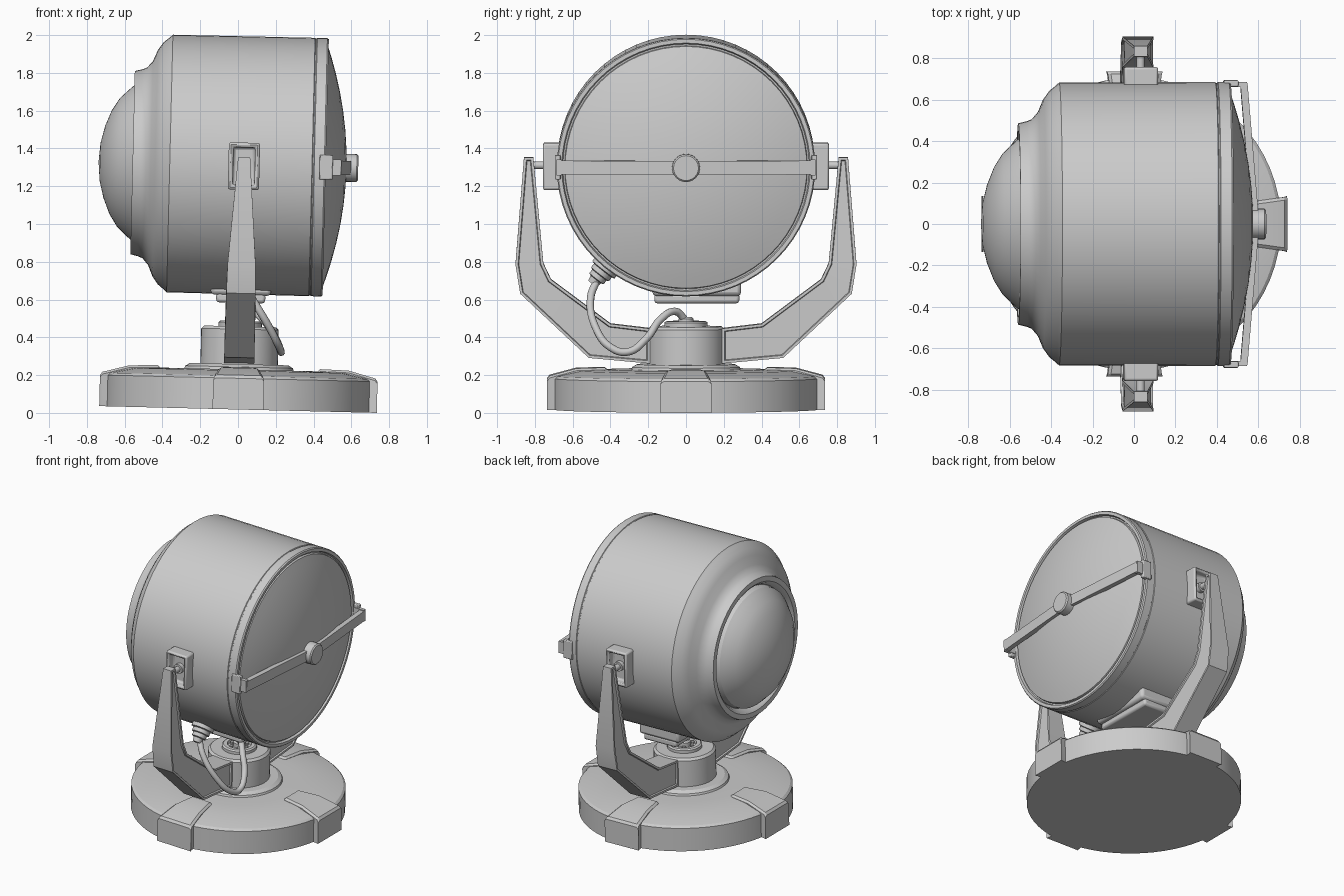
import bpy, bmesh, math
from mathutils import Matrix, Vector

if "Cube" in bpy.data.objects:
    bpy.data.objects.remove(bpy.data.objects["Cube"])

ZC = 1.293          # height of the lamp axis
parts = []


def finish(name, bm, bevel=0.0):
    bmesh.ops.remove_doubles(bm, verts=bm.verts, dist=1e-5)
    bmesh.ops.recalc_face_normals(bm, faces=bm.faces)
    me = bpy.data.meshes.new(name)
    bm.to_mesh(me)
    bm.free()
    ob = bpy.data.objects.new(name, me)
    bpy.context.collection.objects.link(ob)
    if bevel:
        m = ob.modifiers.new("bevel", 'BEVEL')
        m.width, m.segments, m.limit_method = bevel, 2, 'ANGLE'
    parts.append(ob)
    return ob


def lathe(name, profile, direction=(0, 0, 1), origin=(0, 0, 0), seg=48):
    """Revolve (distance along axis, radius) points around a direction."""
    bm = bmesh.new()
    rot = Vector((0, 0, 1)).rotation_difference(Vector(direction)).to_matrix()
    rings = []
    for a, r in profile:
        rings.append([bm.verts.new(rot @ Vector((r * math.cos(t), r * math.sin(t), a)) + Vector(origin))
                      for t in (2 * math.pi * i / seg for i in range(seg))])
    for p, q in zip(rings, rings[1:]):
        for i in range(seg):
            j = (i + 1) % seg
            bm.faces.new((p[i], p[j], q[j], q[i]))
    return finish(name, bm)


def loft(bm, rings):
    """Skin a list of equal vertex loops, return the side faces in order."""
    vs = [[bm.verts.new(c) for c in ring] for ring in rings]
    n = len(vs[0])
    sides = [[bm.faces.new((p[i], p[(i + 1) % n], q[(i + 1) % n], q[i])) for i in range(n)]
             for p, q in zip(vs, vs[1:])]
    bm.faces.new(vs[0])
    bm.faces.new(vs[-1])
    return sides


def box(name, centre, size, bevel=0.0):
    bm = bmesh.new()
    bmesh.ops.create_cube(bm, size=1, matrix=Matrix.Translation(centre) @ Matrix.Diagonal((*size, 1)))
    return finish(name, bm, bevel)


# Base disc with central collar
lathe("base_disc", [(0, 0), (0, .705), (.165, .705), (.178, .69), (.206, .56), (.212, .4),
                    (.212, .29), (.225, .285), (.24, .26), (.24, 0)], seg=64)

# Four raised ribs on the base
for k in range(4):
    bm = bmesh.new()
    rings = []
    for r, z, h in ((.735, .165, .135), (.722, .182, .13), (.58, .22, .11), (.43, .224, .085), (.41, .205, .085)):
        rings.append([(r, -h, 0), (r, -h, z - .012), (r, -h + .015, z), (r, h - .015, z), (r, h, z - .012), (r, h, 0)])
    loft(bm, rings)
    bmesh.ops.rotate(bm, verts=bm.verts, matrix=Matrix.Rotation(k * math.pi / 2, 3, 'Z'))
    finish("base_rib", bm)

# Pedestal, turntable cap and its bolts
lathe("pedestal", [(.23, 0), (.23, .205), (.425, .205), (.44, .19), (.44, 0)])
lathe("pedestal_cap", [(.43, .115), (.46, .115), (.468, .105), (.468, .08), (.45, .075), (.45, 0)], seg=32)
lathe("cable_socket", [(.44, .04), (.48, .04), (.49, .03), (.49, 0)], seg=20)
for k in range(6):
    t = k * math.pi / 3
    lathe("cap_bolt", [(.44, .012), (.465, .012), (.465, 0)], origin=(.058 * math.cos(t), .058 * math.sin(t), 0), seg=8)

# Lamp housing: hollow bezel, drum, seam and rear rim
AX, O = (1, 0, 0), (0, 0, ZC)
lathe("lamp_housing", [(-.55, 0), (-.55, .42), (-.578, .435), (-.59, .45), (-.59, .485), (-.55, .495),
                       (-.525, .505), (-.495, .54), (-.47, .60), (-.44, .642), (-.408, .668), (-.393, .682),
                       (.36, .684), (.363, .68), (.369, .68), (.372, .684), (.425, .684), (.433, .678),
                       (.433, .658), (.415, .652), (.415, 0)], AX, O, 64)

# Front lens and rear dome as spherical caps
lathe("front_lens", [(-.55, .418), (-.59, .41), (-.61, .392), (-.665, .34), (-.706, .275), (-.74, .19),
                     (-.762, .1), (-.77, 0)], AX, O, 64)
lathe("rear_dome", [(.41, .645), (.43, .64)] + [(.43 + .113 * (1 - (r / .64) ** 2), r)
                                               for r in (.58, .5, .4, .3, .2, .1, 0)], AX, O, 64)

# Rear cross bar with hub and end clamps
bm = bmesh.new()
path = [(.515, .68), (.566, .07), (.566, -.07), (.515, -.68)]
loft(bm, [[(x, y, ZC - .037), (x, y, ZC + .037), (x - .035, y, ZC + .037), (x - .035, y, ZC - .037)] for x, y in path])
finish("rear_bar", bm)
lathe("rear_hub", [(.53, .074), (.597, .074), (.605, .066), (.605, 0)], AX, O, 24)

for s in (1, -1):
    box("bar_clamp", (.435, s * .678, ZC), (.07, .03, .13), .005)
    box("bar_clamp_neck", (.465, s * .672, ZC), (.095, .025, .085))

    # Yoke arm: tapering bent beam with recessed sides
    bm = bmesh.new()
    inner = [(.808, 1.335), (.755, .775), (.715, .69), (.40, .455), (.19, .43)]
    outer = [(.858, 1.335), (.903, .77), (.878, .615), (.515, .275), (.19, .245)]
    half = [.032, .074, .077, .08, .08]
    sides = loft(bm, [[(-h, s * a[0], a[1]), (h, s * a[0], a[1]), (h, s * b[0], b[1]), (-h, s * b[0], b[1])]
                      for a, b, h in zip(inner, outer, half)])
    bmesh.ops.recalc_face_normals(bm, faces=bm.faces)
    for i in (1, 3):
        fs = [q[i] for q in sides]
        bmesh.ops.inset_region(bm, faces=fs, thickness=.014, use_even_offset=True)
        bmesh.ops.inset_region(bm, faces=fs, thickness=.004, depth=-.01, use_even_offset=True)
    finish("yoke_arm", bm)

    # Pivot socket: rounded frame with a hollow, and its pin
    bm = bmesh.new()
    bmesh.ops.create_cube(bm, size=1, matrix=Matrix.Translation((0, s * .705, ZC - .005))
                          @ Matrix.Diagonal((.165, .105, .25, 1)))
    face = [max(bm.faces, key=lambda f: s * f.calc_center_median().y)]
    bmesh.ops.inset_region(bm, faces=face, thickness=.034)
    bmesh.ops.inset_region(bm, faces=face, thickness=.004, depth=-.05)
    finish("pivot_socket", bm, .014)
    lathe("pivot_pin", [(.69, .034), (.735, .034), (.735, .02), (.83, .02), (.83, 0)], (0, s, 0), O, 16)

# Ballast box under the drum, two stepped plates
box("under_box", (0, .057, .66), (.32, .47, .11), .02)
box("under_box_lid", (0, .057, .59), (.26, .45, .05), .015)

# Cable gland, pointing radially out of the drum
d = Vector((0, -.62, -.785)).normalized()
lathe("cable_gland", [(.66, .075), (.705, .075), (.71, .06), (.735, .06), (.74, .048), (.765, .048), (.77, .034),
                      (.80, .028), (.80, 0)], d, O, 20)

# Cable from gland to pedestal
cu = bpy.data.curves.new("cable", 'CURVE')
cu.dimensions, cu.bevel_depth, cu.bevel_resolution, cu.use_fill_caps = '3D', .02, 3, True
pts = [(0, -.47, .69), (.06, -.505, .59), (.16, -.475, .43), (.21, -.40, .335), (.22, -.31, .31),
       (.19, -.21, .38), (.12, -.135, .48), (.05, -.055, .52), (.005, 0, .47)]
sp = cu.splines.new('BEZIER')
sp.bezier_points.add(len(pts) - 1)
for b, p in zip(sp.bezier_points, pts):
    b.co = p
    b.handle_left_type = b.handle_right_type = 'AUTO'
cable = bpy.data.objects.new("cable", cu)
bpy.context.collection.objects.link(cable)

# Smooth shading, then the slight lean of the whole lamp
bpy.ops.object.select_all(action='DESELECT')
for ob in parts:
    ob.select_set(True)
bpy.context.view_layer.objects.active = parts[0]
bpy.ops.object.shade_smooth_by_angle(angle=math.radians(28))
lean = Matrix.Translation((0, 0, .018)) @ Matrix.Rotation(math.radians(1.4), 4, 'Y')
for ob in parts + [cable]:
    ob.matrix_world = lean
